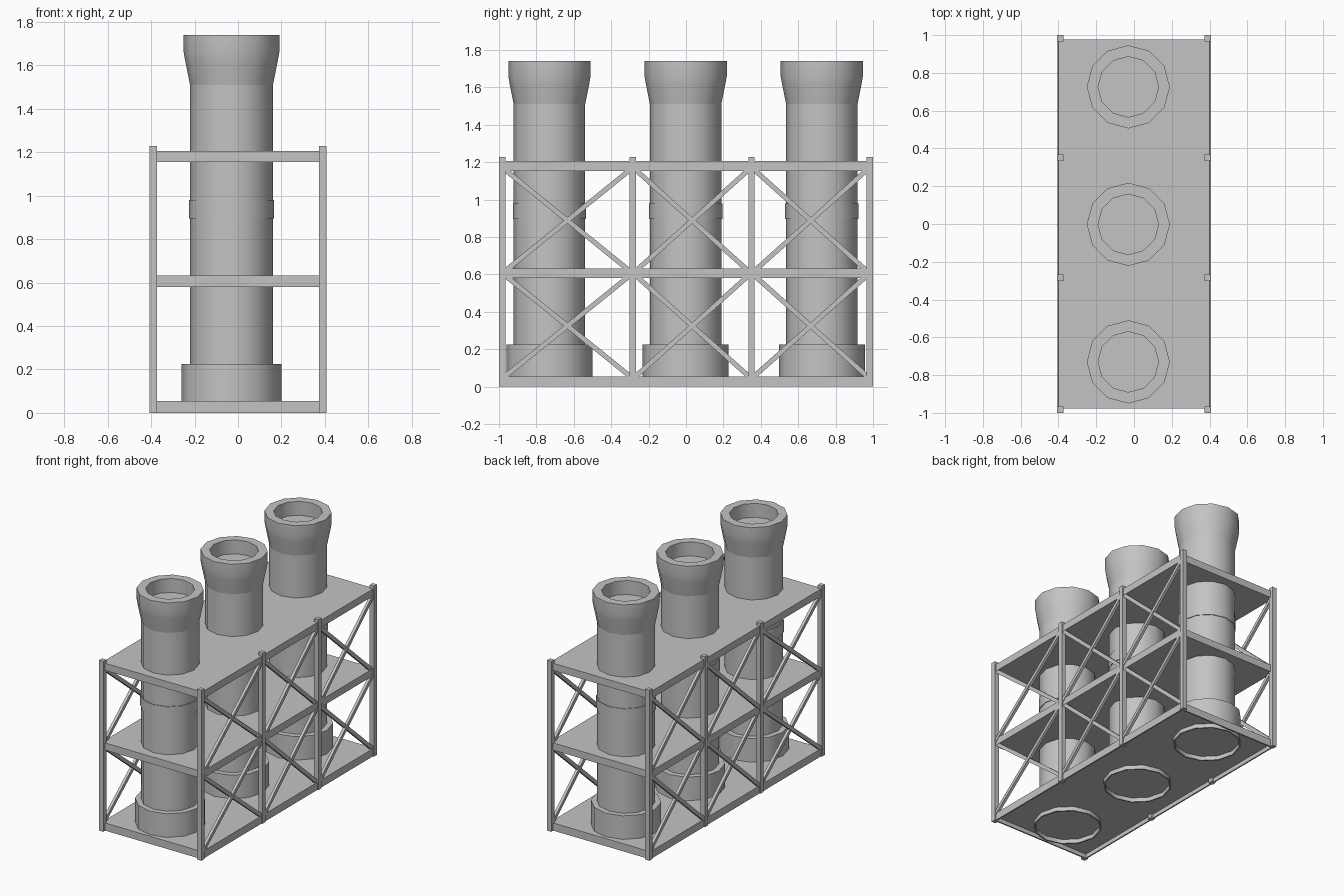
import bpy, math
from mathutils import Vector

cube = bpy.data.objects.get("Cube")
if cube:
    bpy.data.objects.remove(cube, do_unlink=True)

steel = bpy.data.materials.new("grey steel")
steel.use_nodes = True
GREY = (0.55, 0.55, 0.55, 1)
steel.diffuse_color = GREY
steel.node_tree.nodes["Principled BSDF"].inputs["Base Color"].default_value = GREY


def box(name, center, size, tilt=0.0):
    bpy.ops.mesh.primitive_cube_add(size=1, location=center)
    ob = bpy.context.object
    ob.name = name
    ob.scale = size
    ob.rotation_euler.x = tilt
    ob.data.materials.append(steel)
    return ob


def lathe(name, profile, center, sides=12):
    """Revolve (radius, height) points around z; zero radius closes an end."""
    verts, faces, rings = [], [], []
    for r, z in profile:
        start = len(verts)
        count = 1 if r == 0 else sides
        for i in range(count):
            a = math.tau * i / sides
            verts.append((r * math.cos(a), r * math.sin(a), z))
        rings.append([start + i % count for i in range(sides)])
    for low, high in zip(rings, rings[1:]):
        for i in range(sides):
            j = (i + 1) % sides
            loop = [low[i], low[j], high[j], high[i]]
            faces.append(list(dict.fromkeys(loop)))
    mesh = bpy.data.meshes.new(name)
    mesh.from_pydata(verts, [], faces)
    mesh.materials.append(steel)
    ob = bpy.data.objects.new(name, mesh)
    ob.location = center
    bpy.context.collection.objects.link(ob)
    bpy.ops.object.select_all(action='DESELECT')
    ob.select_set(True)
    bpy.context.view_layer.objects.active = ob
    bpy.ops.object.shade_smooth_by_angle(angle=math.radians(35))
    return ob


# Decks: a floor with a rim below it and two upper plates
HALF_X, HALF_Y, THICK = 0.4, 0.978, 0.052
box("floor_plate", (0, 0, 0.0425), (2 * HALF_X, 2 * HALF_Y, 0.025))
for s in (-1, 1):
    box("floor_side_rim", (s * (HALF_X - 0.005), 0, 0.0275), (0.01, 2 * HALF_Y, 0.055))
    box("floor_end_rim", (0, s * (HALF_Y - 0.005), 0.0275), (2 * HALF_X, 0.01, 0.055))
for name, z in (("middle_plate", 0.606), ("upper_plate", 1.18)):
    box(name, (0, 0, z), (2 * HALF_X, 2 * HALF_Y, THICK))

# Posts and crossed braces along both long sides
POST_X, POST_W, POST_H = 0.391, 0.034, 1.228
post_ys = (-0.983, -0.284, 0.35, 0.983)
levels = ((0.05, 0.6), (0.612, 1.165))
for s in (-1, 1):
    for y in post_ys:
        box("post", (s * POST_X, y, POST_H / 2), (POST_W, POST_W, POST_H))
    for y0, y1 in zip(post_ys, post_ys[1:]):
        for z0, z1 in levels:
            for d in (-1, 1):
                span = Vector((0, y1 - y0 - POST_W / 2, d * (z1 - z0)))
                center = (s * (POST_X + d * 0.003), (y0 + y1) / 2, (z0 + z1) / 2)
                box("brace", center, (0.02, span.length, 0.026),
                    math.atan2(span.z, span.y))

# Three tubes standing through the decks
for y in (-0.73, -0.002, 0.726):
    at = (-0.03, y, 0)
    lathe("tube_base", [(0.22, 0.035), (0.22, 0), (0.23, 0), (0.23, 0.225), (0, 0.225)], at)
    lathe("tube", [(0.191, 0.2), (0.191, 1.51)], at)
    lathe("clamp_ring", [(0.19, 0.895), (0.196, 0.895), (0.196, 0.98), (0.19, 0.98)], at)
    lathe("flared_mouth", [(0.191, 1.51), (0.213, 1.62), (0.22, 1.66), (0.22, 1.74),
                           (0.16, 1.74), (0.16, 1.64), (0, 1.64)], at)
